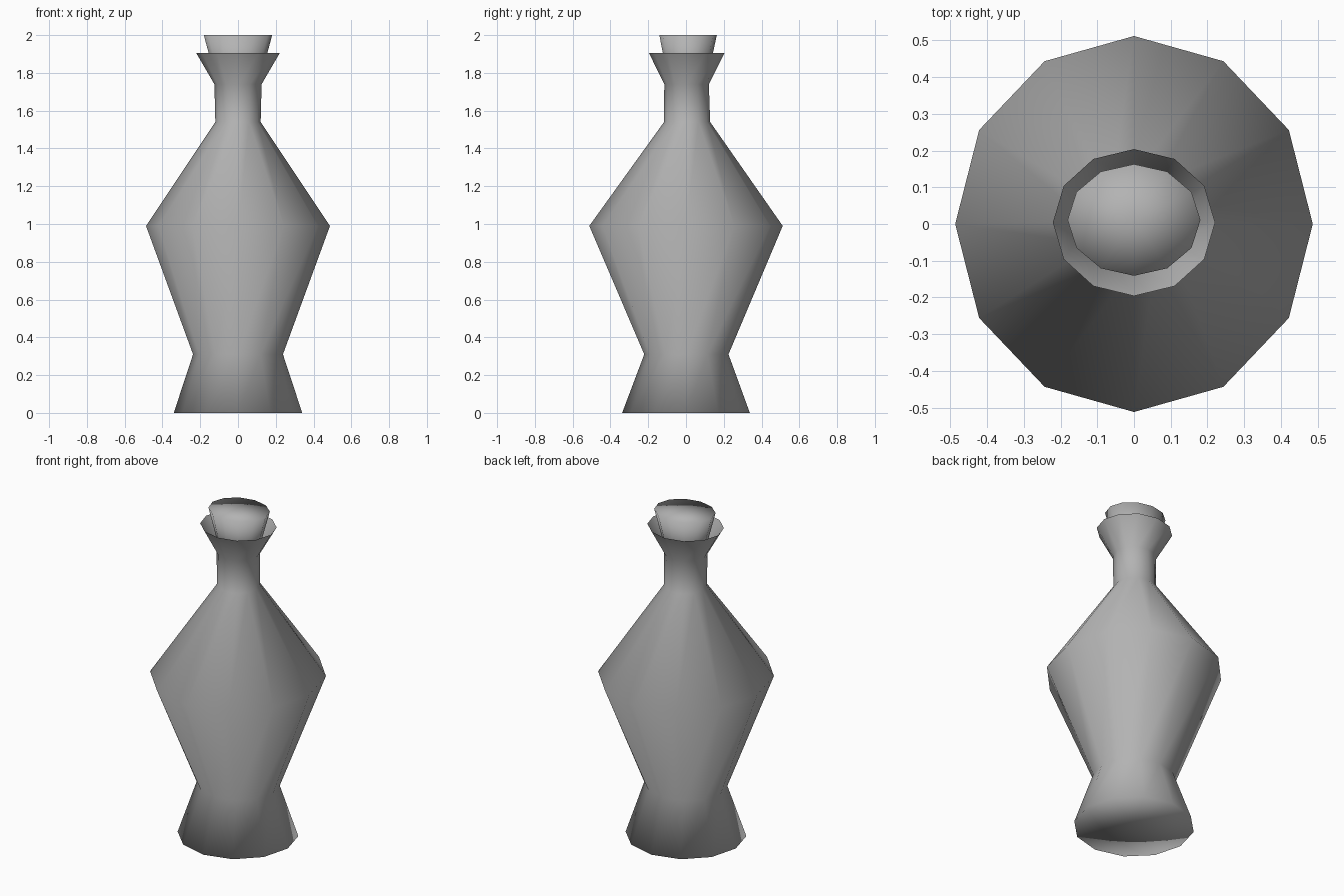
import bpy, bmesh, math

if "Cube" in bpy.data.objects:
    bpy.data.objects.remove(bpy.data.objects["Cube"])

SIDES = 12


def material(name, rgb):
    m = bpy.data.materials.new(name)
    m.diffuse_color = (*rgb, 1.0)
    m.use_nodes = True
    m.node_tree.nodes["Principled BSDF"].inputs["Base Color"].default_value = m.diffuse_color
    return m


def lathe(name, rings, mat, cap_bottom=True, cap_top=True):
    """Skin stacked elliptical rings (z, x radius, y radius, y centre)."""
    bm = bmesh.new()
    loops = []
    for z, rx, ry, cy in rings:
        angles = [2 * math.pi * i / SIDES for i in range(SIDES)]
        loops.append([bm.verts.new((rx * math.cos(a), cy + ry * math.sin(a), z))
                      for a in angles])
    for lo, hi in zip(loops, loops[1:]):
        for i in range(SIDES):
            j = (i + 1) % SIDES
            bm.faces.new((lo[i], lo[j], hi[j], hi[i]))

    def cap(loop, z, cy, up):
        centre = bm.verts.new((0, cy, z))
        for i in range(SIDES):
            a, b = loop[i], loop[(i + 1) % SIDES]
            bm.faces.new((a, b, centre) if up else (b, a, centre))

    if cap_bottom:
        cap(loops[0], rings[0][0], rings[0][3], False)
    if cap_top:
        cap(loops[-1], rings[-1][0], rings[-1][3], True)
    for f in bm.faces:
        f.smooth = True
    mesh = bpy.data.meshes.new(name)
    bm.to_mesh(mesh)
    bm.free()
    mesh.materials.append(mat)
    ob = bpy.data.objects.new(name, mesh)
    bpy.context.collection.objects.link(ob)
    return ob


grey = material("plain grey", (0.45, 0.45, 0.45))

# Bottle: flared foot, waist, wide belly, neck and open flared lip
lathe("bottle", [
    (0.00, 0.34, 0.338, 0.0),
    (0.31, 0.238, 0.223, 0.002),
    (0.99, 0.487, 0.512, 0.0),
    (1.54, 0.12, 0.122, 0.006),
    (1.74, 0.125, 0.118, 0.003),
    (1.905, 0.221, 0.20, 0.004),
], grey, cap_top=False)

# Stopper: tapered plug seated in the neck
lathe("stopper", [
    (1.72, 0.105, 0.095, 0.008),
    (2.00, 0.181, 0.152, 0.011),
], grey)
